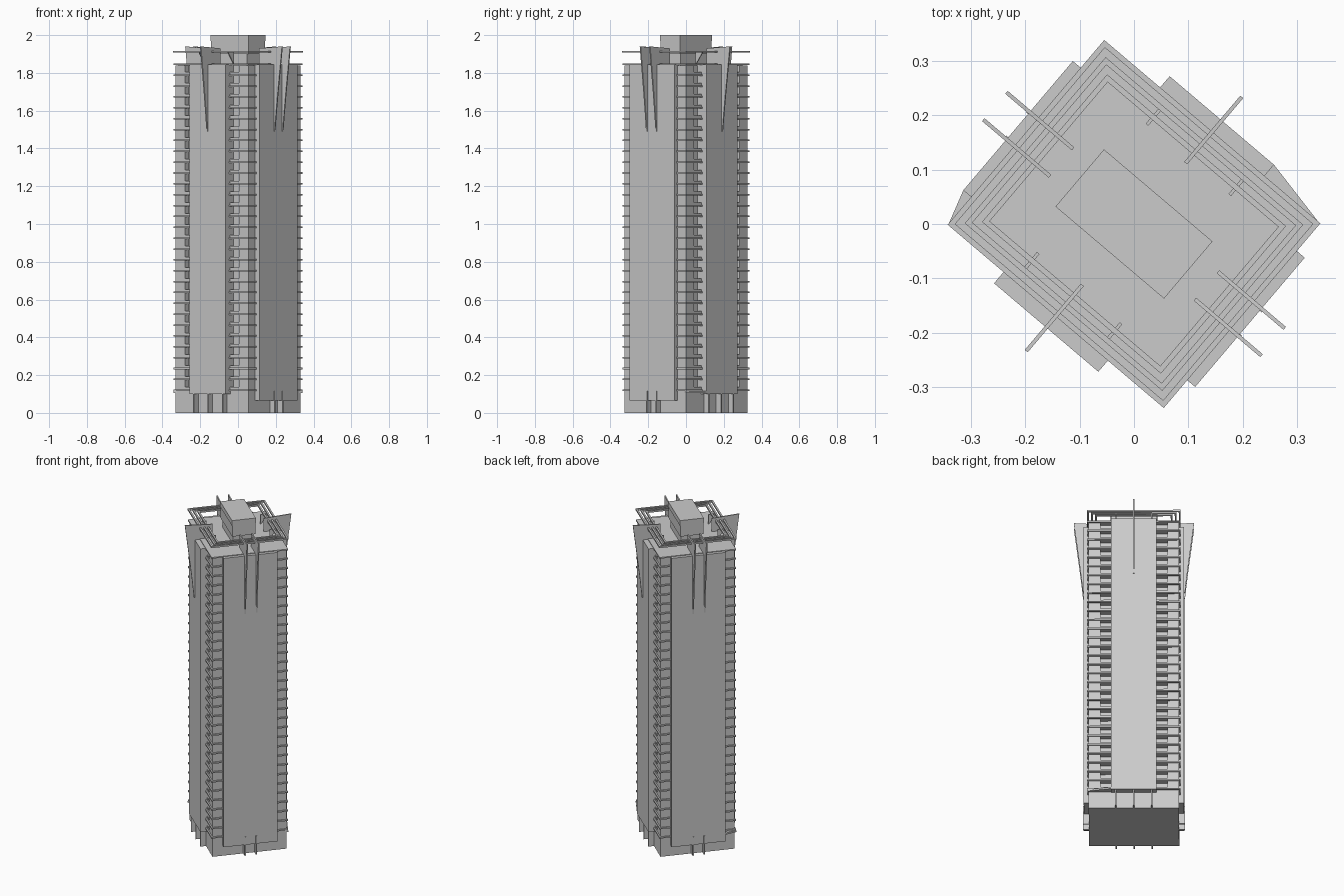
import bpy, bmesh, math
from mathutils import Matrix, Vector

if "Cube" in bpy.data.objects:
    bpy.data.objects.remove(bpy.data.objects["Cube"])

# The plan is turned; everything is built in local u (long) / v (short) axes
ROT = Matrix.Rotation(math.radians(-40.3), 4, 'Z')


def finish(name, bm):
    bmesh.ops.recalc_face_normals(bm, faces=bm.faces)
    bm.transform(ROT)
    me = bpy.data.meshes.new(name)
    bm.to_mesh(me)
    bm.free()
    ob = bpy.data.objects.new(name, me)
    bpy.context.collection.objects.link(ob)
    return ob


def box(bm, u0, u1, v0, v1, z0, z1):
    m = Matrix.Translation(((u0 + u1) / 2, (v0 + v1) / 2, (z0 + z1) / 2))
    m = m @ Matrix.Diagonal((abs(u1 - u0), abs(v1 - v0), abs(z1 - z0), 1))
    bmesh.ops.create_cube(bm, size=1, matrix=m)


def block(bm, hu, hv, z0, z1):
    box(bm, -hu, hu, -hv, hv, z0, z1)


def extrude(bm, pts, vec):
    f = bm.faces.new([bm.verts.new(p) for p in pts])
    r = bmesh.ops.extrude_face_region(bm, geom=[f])
    vs = [g for g in r['geom'] if isinstance(g, bmesh.types.BMVert)]
    bmesh.ops.translate(bm, verts=vs, vec=Vector(vec))


SIGNS = [(a, b) for a in (-1, 1) for b in (-1, 1)]
TOP, FIRST, FLOORS = 1.845, 0.12, 30
STEP = (TOP - FIRST) / FLOORS

# Inner core, set back behind the balconies
bm = bmesh.new()
block(bm, 0.25, 0.185, 0, 1.84)
finish("tower_core", bm)

# Solid corner piers
bm = bmesh.new()
for a, b in SIGNS:
    box(bm, a * 0.187, a * 0.252, b * 0.15, b * 0.213, 0, 1.84)
finish("corner_piers", bm)

# Floor slabs with thin edges past the walls
bm = bmesh.new()
for i in range(FLOORS + 1):
    z = FIRST + i * STEP
    block(bm, 0.26, 0.221, z - 0.004, z + 0.004)
finish("floor_slabs", bm)

# Low balcony rails in the recesses
bm = bmesh.new()
for i in range(FLOORS):
    z = FIRST + i * STEP
    for a, b in SIGNS:
        box(bm, a * 0.125, a * 0.187, b * 0.209, b * 0.213, z, z + 0.016)
finish("balcony_rails", bm)

# Projecting facade panels on the four sides
bm = bmesh.new()
for s in (-1, 1):
    box(bm, -0.126, 0.126, s * 0.18, s * 0.25, 0.10, TOP)
    box(bm, s * 0.24, s * 0.28, -0.156, 0.156, 0.065, TOP)
finish("facade_panels", bm)

# Ground floor block and entrance walls
bm = bmesh.new()
block(bm, 0.252, 0.212, 0, 0.115)
for s in (-1, 1):
    for c in (-0.032, 0.032):
        box(bm, s * 0.25, s * 0.285, c - 0.004, c + 0.004, 0, 0.115)
    for c in (-0.1, 0, 0.1):
        box(bm, c - 0.004, c + 0.004, s * 0.2, s * 0.245, 0, 0.1)
finish("ground_floor", bm)

# Slanted entrance canopies at two opposite corners
bm = bmesh.new()
extrude(bm, [(0.12, 0.20, 0.105), (0.126, 0.25, 0.105),
             (0.26, 0.222, 0.105), (0.25, 0.20, 0.105)], (0, 0, 0.01))
extrude(bm, [(-0.24, -0.15, 0.105), (-0.28, -0.156, 0.105),
             (-0.26, -0.222, 0.105), (-0.24, -0.21, 0.105)], (0, 0, 0.01))
finish("entrance_canopies", bm)


# Tapering crown fins: distance outward from the facade, height
def fin_profile(face, inner, outer):
    d = outer - face
    return [(inner, 1.845), (inner, 1.93), (outer, 1.94),
            (face + d * 0.74, 1.82), (face + d * 0.48, 1.70),
            (face + d * 0.24, 1.58), (face + d * 0.08, 1.49),
            (face - 0.005, 1.49), (face - 0.005, 1.845)]


T = 0.007
bm = bmesh.new()
for s in (-1, 1):
    for c in (-0.033, 0.033):
        extrude(bm, [(s * r, c - T / 2, z) for r, z in
                     fin_profile(0.28, 0.175, 0.336)], (0, T, 0))
    extrude(bm, [(-T / 2, s * r, z) for r, z in
                 fin_profile(0.25, 0.147, 0.307)], (T, 0, 0))
finish("crown_fins", bm)

# Nested rooftop frames
bm = bmesh.new()
W = 0.01
for k in range(3):
    hu, hv = 0.261 - k * 0.0225, 0.223 - k * 0.0225
    for s in (-1, 1):
        box(bm, -hu, hu, s * hv, s * (hv - W), 1.907, 1.917)
        box(bm, s * hu, s * (hu - W), -hv + W, hv - W, 1.907, 1.917)
finish("roof_frames", bm)

# Brackets holding the frames
bm = bmesh.new()
for a, b in SIGNS:
    extrude(bm, [(a * 0.10 - 0.003, b * r, z) for r, z in
                 ((0.155, 1.845), (0.155, 1.907), (0.20, 1.907))], (0.006, 0, 0))
finish("frame_brackets", bm)

# Rooftop plant room with overhanging upper part
bm = bmesh.new()
block(bm, 0.115, 0.06, 1.84, 1.91)
block(bm, 0.129, 0.067, 1.90, 1.97)
block(bm, 0.131, 0.069, 1.968, 2.0)
finish("plant_room", bm)
